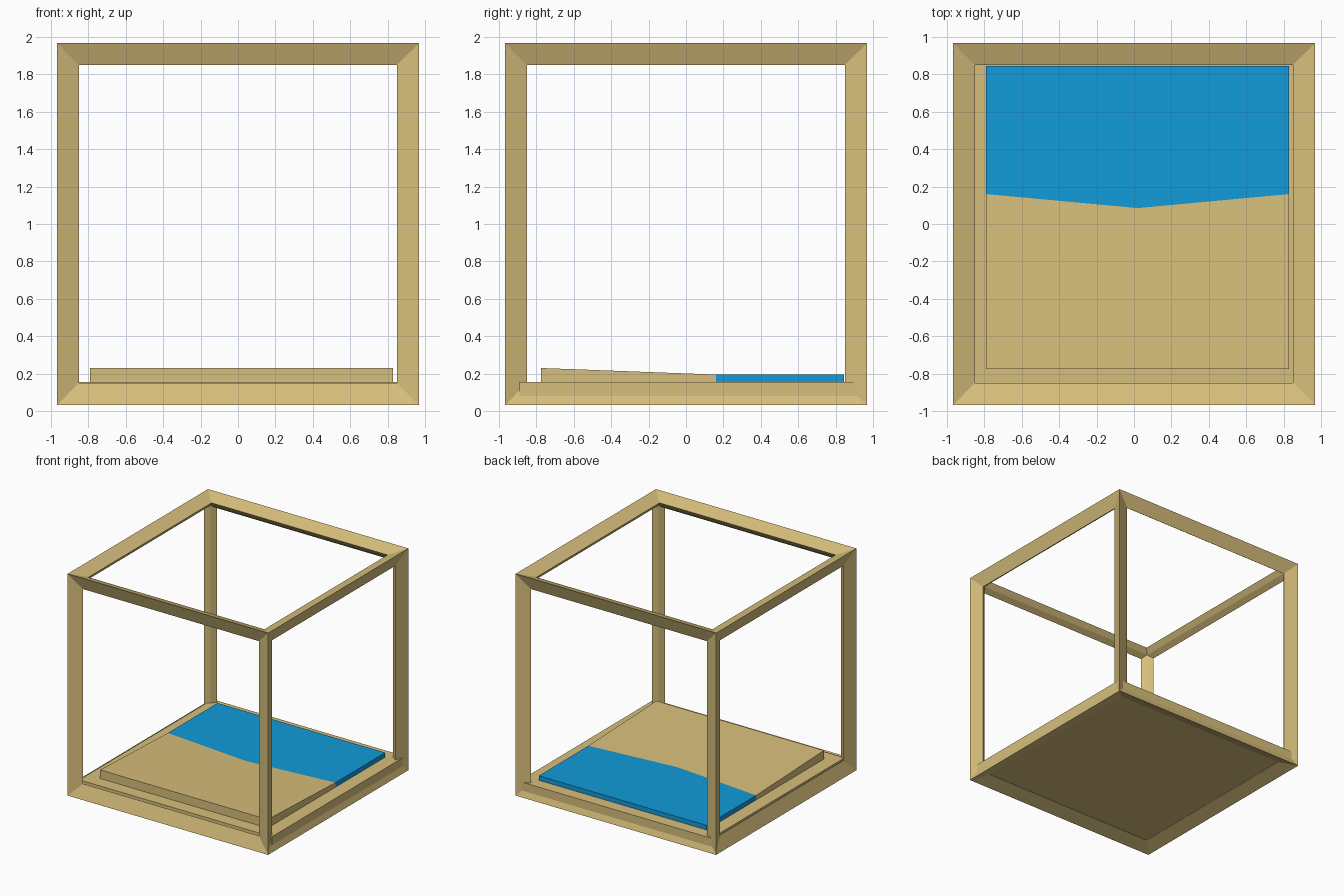
import bpy, bmesh

if "Cube" in bpy.data.objects:
    bpy.data.objects.remove(bpy.data.objects["Cube"])


def material(name, color):
    m = bpy.data.materials.new(name)
    m.diffuse_color = (*color, 1)
    m.use_nodes = True
    m.node_tree.nodes["Principled BSDF"].inputs["Base Color"].default_value = m.diffuse_color
    return m


sand_mat = material("sand", (0.68, 0.52, 0.20))
water_mat = material("water", (0.006, 0.33, 0.70))


def box(name, lo, hi, mat):
    bpy.ops.mesh.primitive_cube_add(size=1, location=[(a + b) / 2 for a, b in zip(lo, hi)])
    ob = bpy.context.object
    ob.name = name
    ob.scale = [b - a for a, b in zip(lo, hi)]
    bpy.ops.object.transform_apply(location=False, rotation=False, scale=True)
    ob.data.materials.append(mat)
    return ob


def slab(name, rows, z0, mat):
    """Closed slab from two rows of top points, dropped to a flat base at z0."""
    bm = bmesh.new()
    top = [[bm.verts.new(p) for p in row] for row in rows]
    faces = [bm.faces.new((top[0][i], top[0][i + 1], top[1][i + 1], top[1][i]))
             for i in range(len(top[0]) - 1)]
    ext = bmesh.ops.extrude_face_region(bm, geom=faces, use_keep_orig=True)
    for v in ext["geom"]:
        if isinstance(v, bmesh.types.BMVert):
            v.co.z = z0
    bmesh.ops.recalc_face_normals(bm, faces=bm.faces)
    me = bpy.data.meshes.new(name)
    bm.to_mesh(me)
    bm.free()
    me.materials.append(mat)
    ob = bpy.data.objects.new(name, me)
    bpy.context.collection.objects.link(ob)
    return ob


# Open cube frame with mitred, faceted bars
S = 0.925
frame = box("tank_frame", (-S, -S, 1 - S), (S, S, 1 + S), sand_mat)
wire = frame.modifiers.new("bars", 'WIREFRAME')
wire.thickness = 0.15
wire.offset = 0
wire.use_even_offset = True

# Floor plate, sitting slightly off centre so it shows through two sides
box("floor_plate", (-0.91, -0.89, 0.08), (0.95, 0.95, 0.155), sand_mat)

# Sloping beach and flat water sharing a bent shoreline
X0, XM, X1 = -0.79, 0.02, 0.83
shore = [(X0, 0.16, 0.195), (XM, 0.085, 0.195), (X1, 0.16, 0.195)]
slab("sand_beach", [[(x, -0.775, 0.23) for x in (X0, XM, X1)], shore], 0.15, sand_mat)
slab("water", [shore, [(x, 0.845, 0.195) for x in (X0, XM, X1)]], 0.15, water_mat)
